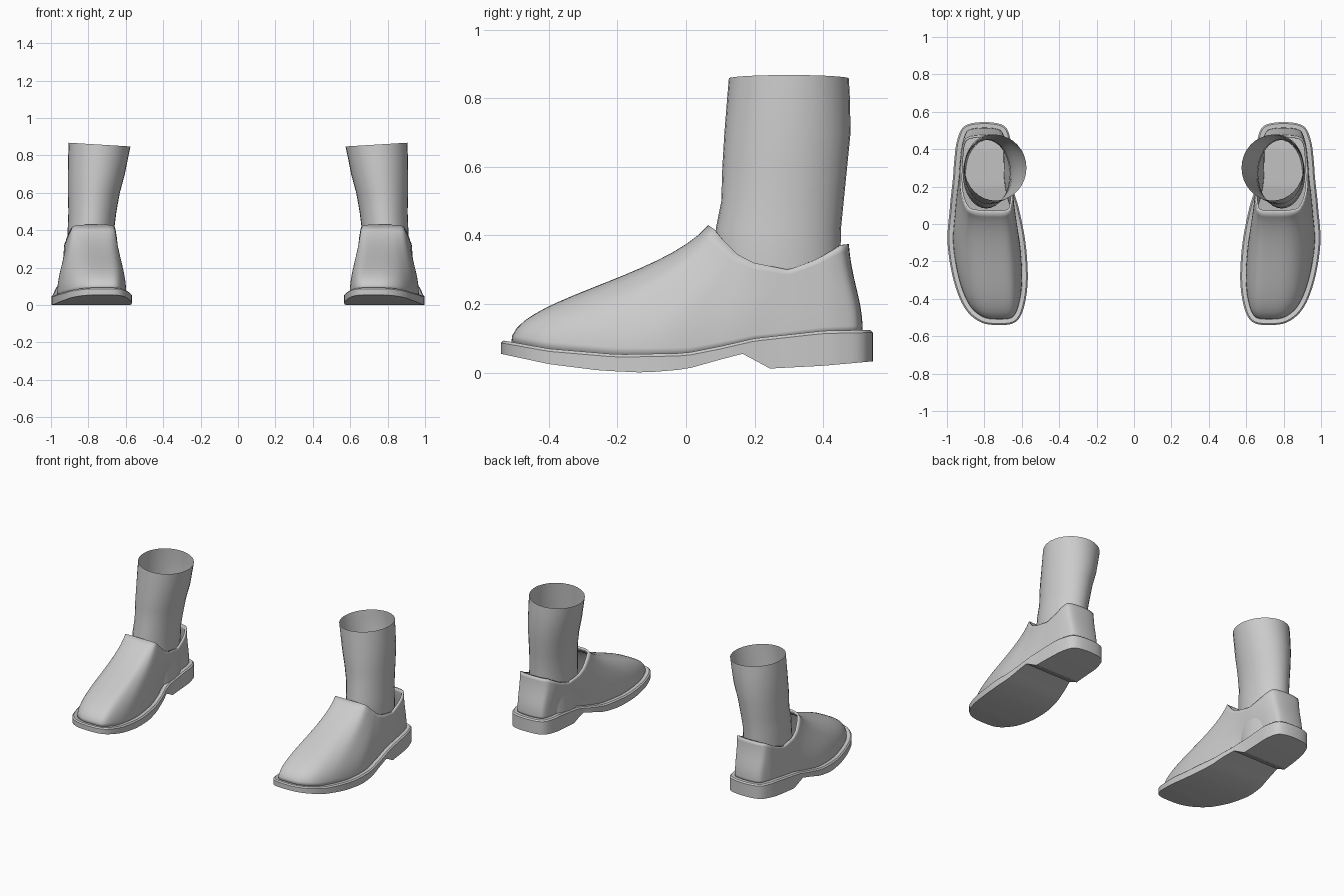
import bpy, bmesh, math
from mathutils import Vector

cube = bpy.data.objects.get("Cube")
if cube:
    bpy.data.objects.remove(cube)

grey = bpy.data.materials.new("plain_grey")
grey.use_nodes = True
COLOUR = (0.6, 0.6, 0.6, 1)
grey.diffuse_color = COLOUR
grey.node_tree.nodes["Principled BSDF"].inputs["Base Color"].default_value = COLOUR

# Stations from toe to heel: sole y, inner x, outer x, then collar y, inner x, outer x
STATIONS = [
    (-.54, .72, .72, .065, .75, .75),
    (-.525, .635, .82, .065, .71, .80),
    (-.45, .59, .905, .068, .68, .845),
    (-.3, .568, .965, .08, .66, .885),
    (-.1, .58, .997, .12, .65, .91),
    (.08, .615, .985, .17, .645, .925),
    (.165, .64, .977, .22, .645, .93),
    (.245, .652, .968, .28, .65, .93),
    (.35, .655, .96, .36, .66, .925),
    (.45, .66, .945, .43, .68, .915),
    (.525, .695, .905, .465, .715, .885),
    (.545, .80, .80, .475, .80, .80),
]
# Heights along y
SOLE_TOP = [(-.54, .095), (-.4, .07), (-.2, .053), (0, .057), (.1, .077), (.2, .1), (.4, .122), (.55, .125)]
SOLE_BOTTOM = [(-.54, .055), (-.4, .025), (-.25, .006), (-.12, 0), (0, .01), (.1, .038), (.165, .055),
               (.245, .012), (.4, .02), (.545, .033)]
COLLAR = [(.065, .43), (.08, .42), (.11, .385), (.15, .345), (.2, .32), (.3, .3), (.38, .33), (.455, .372), (.475, .375)]
# Leg rings: z, inner x, outer x, front y, back y
LEG = [(.1, .66, .9, .09, .45), (.3, .665, .915, .083, .45), (.42, .66, .91, .087, .452),
       (.5, .65, .907, .103, .46), (.6, .632, .91, .106, .47), (.7, .605, .91, .112, .48),
       (.8, .585, .908, .12, .478), (.858, .575, .905, .125, .475)]


def height(table, y):
    for (a, za), (b, zb) in zip(table, table[1:]):
        if y <= b:
            return za + (zb - za) * max(0, (y - a) / (b - a))
    return table[-1][1]


def smooth_loop(points, steps=5):
    """Closed Catmull-Rom loop through the points."""
    out, n = [], len(points)
    for i in range(n):
        a, b, c, d = (Vector(points[(i + k) % n]) for k in (-1, 0, 1, 2))
        for s in range(steps):
            t = s / steps
            out.append(.5 * (2 * b + (c - a) * t + (2 * a - 5 * b + 4 * c - d) * t ** 2
                             + (3 * b - a - 3 * c + d) * t ** 3))
    return out


def inset(loop, amount):
    out = []
    for i, p in enumerate(loop):
        t = (loop[(i + 1) % len(loop)] - loop[i - 1]).normalized()
        out.append(p - amount * Vector((t.y, -t.x)))
    return out


def lift(loop, table, dz=0):
    return [Vector((p.x, p.y, height(table, p.y) + dz)) for p in loop]


def closed_loop(y, inner, outer):
    right = [(s[outer], s[y]) for s in STATIONS]
    left = [(s[inner], s[y]) for s in STATIONS[-2:0:-1]]
    return smooth_loop(right + left)


def build(name, rings, caps=False, wall=0, angle=40):
    """Skin a stack of rings, then mirror it to make the pair."""
    bm = bmesh.new()
    rows = [[bm.verts.new(p) for p in ring] for ring in rings]
    n = len(rows[0])
    for low, high in zip(rows, rows[1:]):
        for i in range(n):
            j = (i + 1) % n
            bm.faces.new((low[i], low[j], high[j], high[i]))
    if caps:
        for row in (rows[0], rows[-1]):
            for i in range(n // 2):
                strip = [row[i], row[i + 1], row[-i - 1], row[-i % n]]
                bm.faces.new(list(dict.fromkeys(strip)))
        bmesh.ops.recalc_face_normals(bm, faces=bm.faces)
    mesh = bpy.data.meshes.new(name)
    bm.to_mesh(mesh)
    bm.free()
    mesh.materials.append(grey)
    obj = bpy.data.objects.new(name, mesh)
    bpy.context.collection.objects.link(obj)
    bpy.ops.object.select_all(action='DESELECT')
    obj.select_set(True)
    bpy.context.view_layer.objects.active = obj
    bpy.ops.object.shade_smooth_by_angle(angle=math.radians(angle))
    if wall:
        solid = obj.modifiers.new("wall", 'SOLIDIFY')
        solid.thickness, solid.offset = wall, -1
    mirror = obj.modifiers.new("pair", 'MIRROR')
    mirror.use_mirror_merge = False


# Sole with heel block and rounded welt
outline = closed_loop(0, 1, 2)
build("sole", [lift(outline, SOLE_BOTTOM), lift(outline, SOLE_TOP, -.008),
               lift(inset(outline, .008), SOLE_TOP)], caps=True)

# Upper: one bezier rib per column, from the welt up to the collar
base = lift(inset(outline, .03), SOLE_TOP, -.004)
collar = lift(closed_loop(3, 4, 5), COLLAR)
RIB_STEPS = 16
rings = []
for s in range(RIB_STEPS + 1):
    t = s / RIB_STEPS
    u = 1 - t
    ring = []
    for p, q in zip(base, collar):
        v = q - p
        p1 = p + Vector((0, -.02 * v.y, .36 * v.z))
        p2 = q - Vector((.3 * v.x, .23 * v.y, .45 * v.z))
        ring.append(p * u ** 3 + p1 * 3 * u * u * t + p2 * 3 * u * t * t + q * t ** 3)
    rings.append(ring)
build("shoe_upper", rings, wall=.012)

# Leg tube, open at the top
rings = []
for z, x0, x1, y0, y1 in LEG:
    ring = []
    for i in range(32):
        a = math.tau * i / 32
        tilt = .01 * math.cos(a) if z > .85 else 0
        ring.append(Vector(((x0 + x1) / 2 + (x1 - x0) / 2 * math.cos(a),
                            (y0 + y1) / 2 + (y1 - y0) / 2 * math.sin(a), z + tilt)))
    rings.append(ring)
build("leg", rings)
